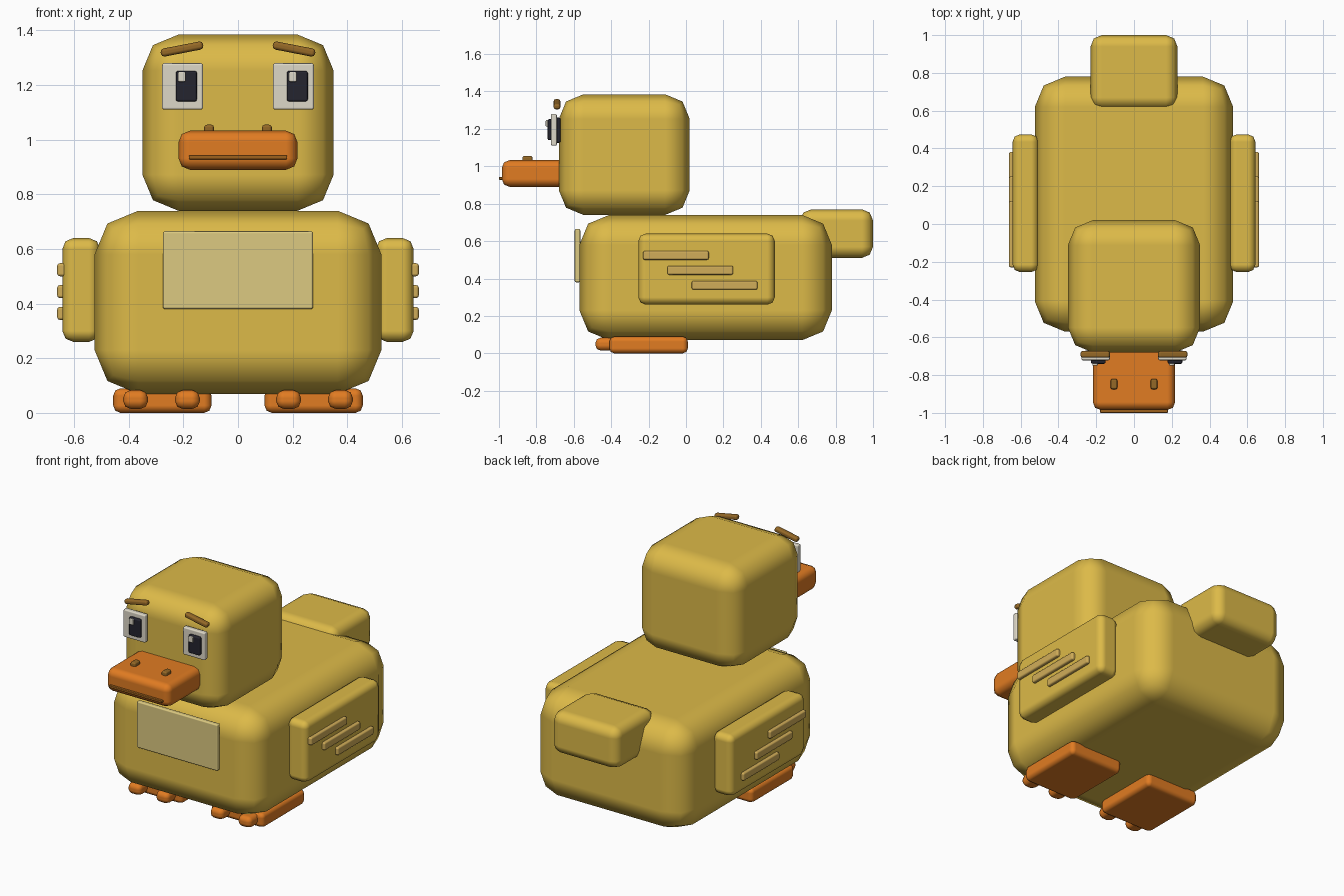
import bpy
import bmesh
from math import radians

old = bpy.data.objects.get("Cube")
if old:
    bpy.data.objects.remove(old, do_unlink=True)


def material(name, r, g, b):
    m = bpy.data.materials.new(name)
    m.use_nodes = True
    m.diffuse_color = (r, g, b, 1)
    node = next(n for n in m.node_tree.nodes if n.type == "BSDF_PRINCIPLED")
    node.inputs["Base Color"].default_value = (r, g, b, 1)
    node.inputs["Roughness"].default_value = 0.7
    return m


yellow = material("yellow", 0.72, 0.49, 0.065)
cream = material("cream", 0.72, 0.59, 0.22)
tan = material("tan", 0.64, 0.42, 0.1)
orange = material("orange", 0.75, 0.2, 0.016)
brown = material("brown", 0.3, 0.14, 0.02)
rust = material("rust", 0.34, 0.12, 0.012)
white = material("off white", 0.73, 0.69, 0.58)
black = material("near black", 0.018, 0.018, 0.028)


def block(name, mat, x, y, z, bevel, segments=2, tilt=0):
    """Rounded box spanning the given (low, high) ranges."""
    ranges = (x, y, z)
    mesh = bpy.data.meshes.new(name)
    bm = bmesh.new()
    bmesh.ops.create_cube(bm, size=1)
    bmesh.ops.scale(bm, vec=[abs(b - a) for a, b in ranges], verts=bm.verts)
    for f in bm.faces:
        f.smooth = True
    bm.to_mesh(mesh)
    bm.free()
    mesh.materials.append(mat)
    obj = bpy.data.objects.new(name, mesh)
    obj.location = [(a + b) / 2 for a, b in ranges]
    obj.rotation_euler.y = radians(tilt)
    bpy.context.collection.objects.link(obj)
    mod = obj.modifiers.new("rounding", "BEVEL")
    mod.width = bevel
    mod.segments = segments
    mod.limit_method = "NONE"
    mod.harden_normals = True
    return obj


def around(centre, size):
    return centre - size / 2, centre + size / 2


# Main masses
block("body", yellow, (-0.525, 0.525), (-0.57, 0.78), (0.07, 0.74), 0.16)
block("head", yellow, (-0.35, 0.35), (-0.68, 0.02), (0.74, 1.385), 0.132)
block("tail", yellow, (-0.23, 0.23), (0.61, 1.0), (0.51, 0.77), 0.06)
block("belly_patch", cream, (-0.275, 0.275), (-0.595, -0.565), (0.38, 0.665), 0.008)

# Bill
block("bill", orange, (-0.218, 0.218), (-0.985, -0.6), (0.89, 1.033), 0.042)
block("mouth_line", rust, (-0.18, 0.18), (-1.0, -0.975), (0.928, 0.943), 0.004)

for side, s in (("left", 1), ("right", -1)):
    # Wing with staggered feather bars
    block(side + "_wing", yellow, (s * 0.505, s * 0.643), (-0.255, 0.475),
          (0.26, 0.64), 0.04)
    for i in range(3):
        start = -0.23 + 0.13 * i
        block(f"{side}_feather_{i + 1}", tan, (s * 0.63, s * 0.662),
              (start, start + 0.352), around(0.524 - 0.08 * i, 0.048), 0.01)

    # Foot with two toes
    block(side + "_foot", orange, (s * 0.097, s * 0.457), (-0.41, 0.01),
          (0.0, 0.09), 0.027)
    for i, x in enumerate((0.185, 0.375)):
        block(f"{side}_toe_{i + 1}", orange, around(s * x, 0.092),
              (-0.485, -0.36), (0.014, 0.084), 0.03)

    # Eye: dark backing, white plate, pupil and glint
    eye = s * 0.203
    block(side + "_eye_backing", black, around(eye, 0.125), (-0.7, -0.67),
          (1.125, 1.26), 0.01)
    block(side + "_eye_white", white, around(eye, 0.15), (-0.722, -0.69),
          (1.11, 1.28), 0.008)
    block(side + "_pupil", black, around(eye + 0.014, 0.077), (-0.74, -0.7),
          (1.14, 1.252), 0.008)
    block(side + "_glint", white, around(eye - 0.003, 0.029), (-0.75, -0.73),
          (1.212, 1.248), 0.005)

    # Eyebrow and nostril
    block(side + "_eyebrow", brown, around(s * 0.205, 0.158), (-0.708, -0.672),
          around(1.332, 0.03), 0.012, tilt=s * 11)
    block(side + "_nostril", brown, around(s * 0.106, 0.036), (-0.875, -0.82),
          (1.02, 1.055), 0.01)
